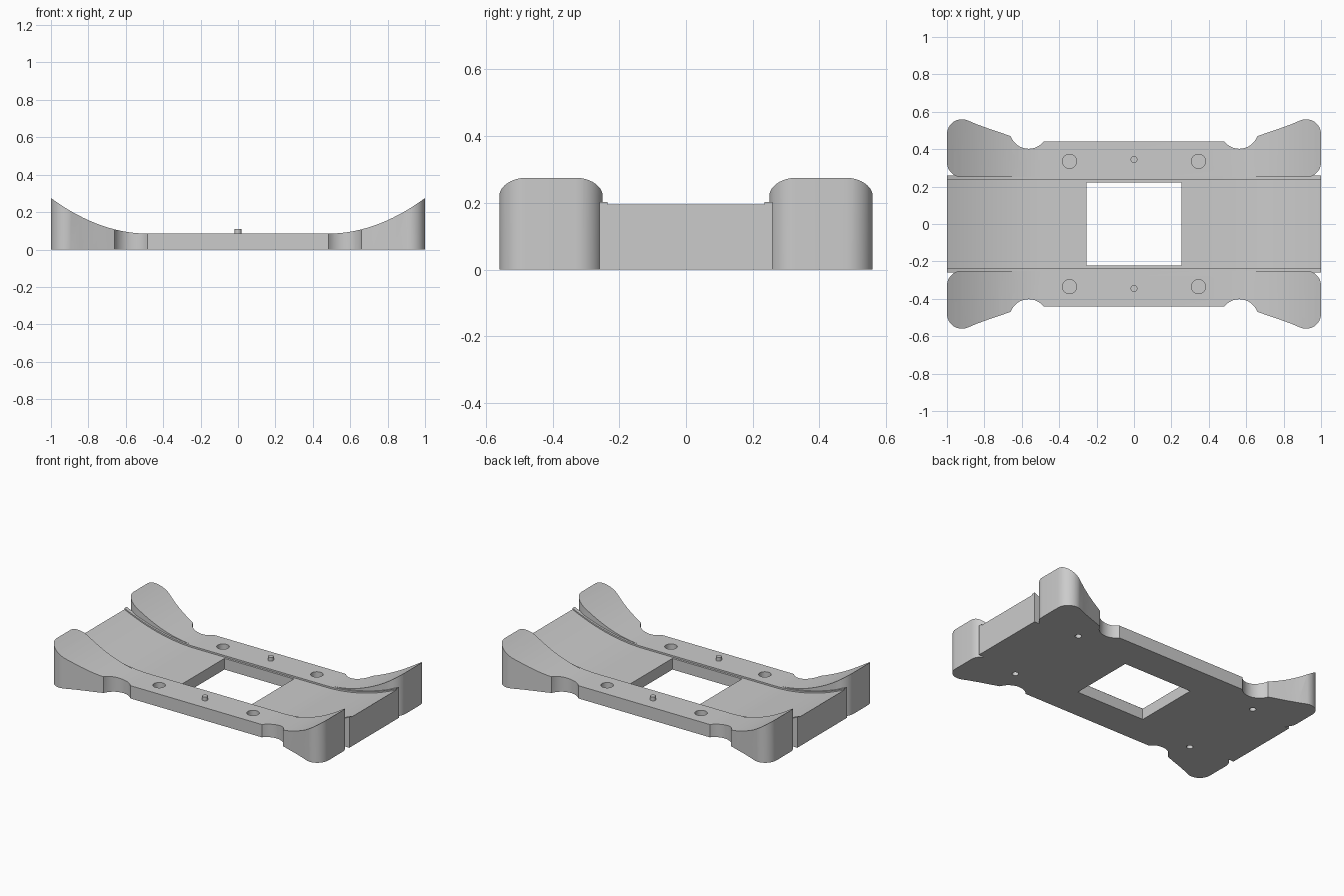
import bpy, bmesh
from math import radians, cos, sin

cube = bpy.data.objects.get("Cube")
if cube:
    bpy.data.objects.remove(cube, do_unlink=True)

grey = bpy.data.materials.new("plain_grey")
grey.use_nodes = True
grey.diffuse_color = (0.6, 0.6, 0.6, 1)
grey.node_tree.nodes["Principled BSDF"].inputs["Base Color"].default_value = (0.6, 0.6, 0.6, 1)


def prism(name, points, place, lo, hi):
    """Extrude a 2D outline from lo to hi; place maps (u, v, depth) to xyz."""
    bm = bmesh.new()
    ends = [[bm.verts.new(place(u, v, d)) for u, v in points] for d in (lo, hi)]
    bm.faces.new(ends[0])
    bm.faces.new(ends[1])
    n = len(points)
    for i in range(n):
        j = (i + 1) % n
        bm.faces.new((ends[0][i], ends[0][j], ends[1][j], ends[1][i]))
    bmesh.ops.recalc_face_normals(bm, faces=bm.faces)
    mesh = bpy.data.meshes.new(name)
    bm.to_mesh(mesh)
    bm.free()
    mesh.materials.append(grey)
    obj = bpy.data.objects.new(name, mesh)
    bpy.context.collection.objects.link(obj)
    return obj


def along_y(u, v, d):
    return (u, d, v)


def along_z(u, v, d):
    return (u, v, d)


def arc(cx, cy, r, start, end, steps=12):
    angles = [radians(start + (end - start) * i / steps) for i in range(steps + 1)]
    return [(cx + r * cos(a), cy + r * sin(a)) for a in angles]


def cylinder(name, x, y, r, lo, hi):
    return prism(name, arc(x, y, r, 0, 345, 23), along_z, lo, hi)


def box(name, x, y, lo, hi):
    return prism(name, [(-x, -y), (x, -y), (x, y), (-x, y)], along_z, lo, hi)


def combine(target, tool, operation):
    mod = target.modifiers.new(operation, "BOOLEAN")
    mod.operation = operation
    mod.solver = "EXACT"
    mod.object = tool
    bpy.context.view_layer.objects.active = target
    bpy.ops.object.modifier_apply(modifier=mod.name)
    bpy.data.objects.remove(tool, do_unlink=True)


def cradle_curve(flat, tip, reach=1.0, steps=18):
    """Flat in the middle, sweeping up to the height tip at both ends."""
    start = 0.48
    xs = [start + (reach - start) * i / steps for i in range(steps + 1)]
    right = [(x, flat + (tip - flat) * ((x - start) / (1 - start)) ** 2) for x in xs]
    return [(-x, z) for x, z in reversed(right)] + right


def smooth(obj):
    bpy.ops.object.select_all(action="DESELECT")
    obj.select_set(True)
    bpy.context.view_layer.objects.active = obj
    bpy.ops.object.shade_smooth_by_angle(angle=radians(30))


# Central bed
body = prism("cradle_body", cradle_curve(0.085, 0.203) + [(1, 0), (-1, 0)],
             along_y, -0.26, 0.26)

# Side rails with flared, rounded lobes and scalloped waists
half = (arc(0.92, 0.33, 0.08, -90, 0) + arc(0.92, 0.48, 0.08, 0, 108)
        + [(0.84, 0.533), (0.78, 0.511), (0.72, 0.491)]
        + arc(0.563, 0.505, 0.103, -20, -141))
outline = half + [(-x, y) for x, y in reversed(half)]
for side in (1, -1):
    rail = prism("side_rail", [(x, y * side) for x, y in outline], along_z, 0, 0.4)
    sweep = prism("rail_sweep", cradle_curve(0.085, 0.275, 1.1) + [(1.1, -0.1), (-1.1, -0.1)],
                  along_y, -0.7, 0.7)
    combine(rail, sweep, "INTERSECT")
    combine(body, rail, "UNION")

# Shallow channel and through window
combine(body, prism("channel_cutter", cradle_curve(0.074, 0.195, 1.1) + [(1.1, 0.6), (-1.1, 0.6)],
                    along_y, -0.236, 0.236), "DIFFERENCE")
combine(body, box("window_cutter", 0.255, 0.222, -0.1, 0.3), "DIFFERENCE")

# Blind holes: wide ones on top, narrow ones underneath
for sx in (1, -1):
    for sy in (1, -1):
        combine(body, cylinder("top_hole_cutter", 0.345 * sx, 0.335 * sy, 0.038, 0.045, 0.2),
                "DIFFERENCE")
        combine(body, cylinder("bottom_hole_cutter", 0.685 * sx, 0.295 * sy, 0.02, -0.1, 0.05),
                "DIFFERENCE")
smooth(body)

# Locating pins
for label, sy in (("front", -1), ("back", 1)):
    smooth(cylinder(label + "_pin", 0, 0.345 * sy, 0.018, 0.08, 0.11))
